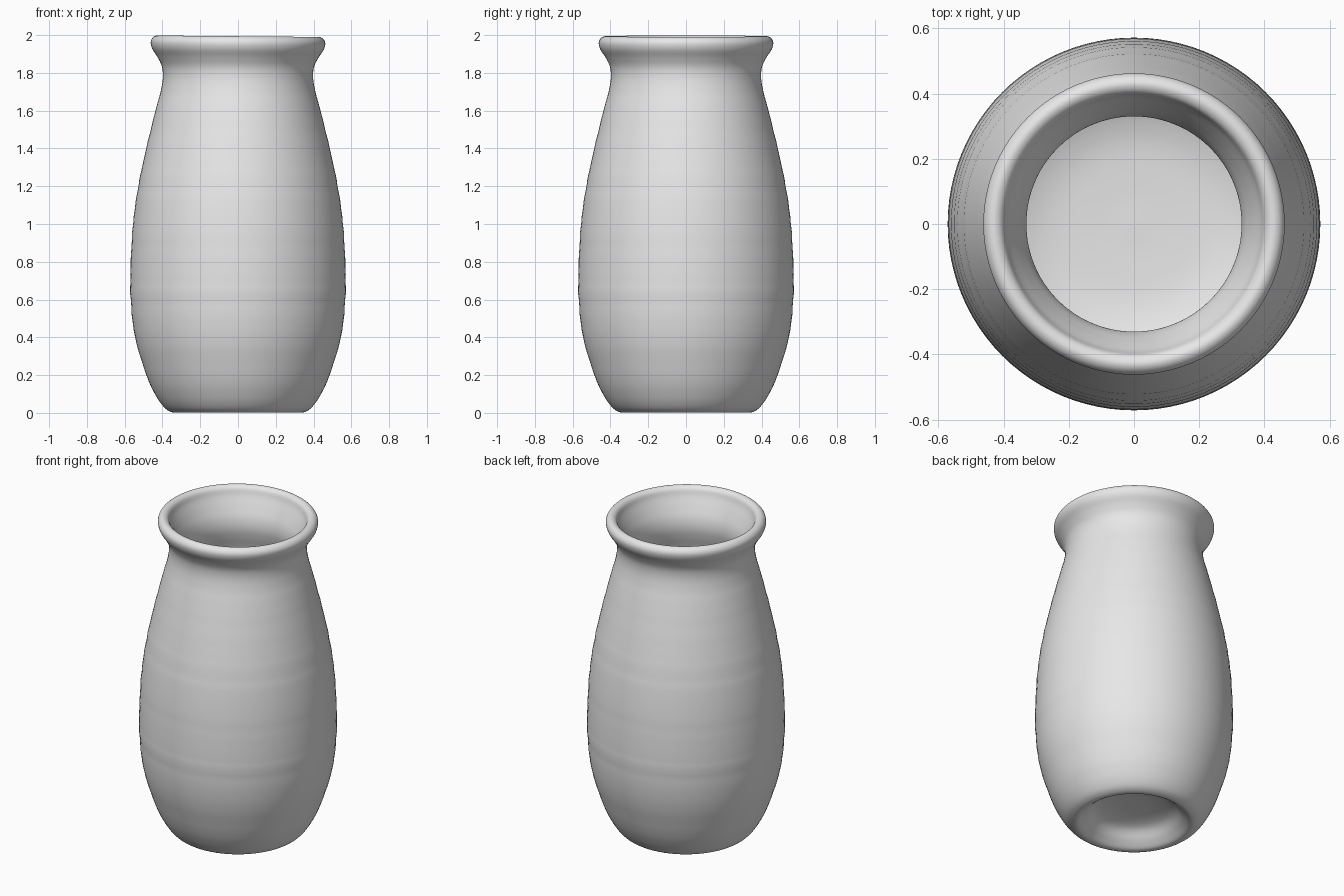
import bpy
import bmesh
from math import sin, cos, pi
from mathutils import Vector

SIDES = 96
STEPS = 5

cube = bpy.data.objects.get("Cube")
if cube:
    bpy.data.objects.remove(cube, do_unlink=True)

clay = bpy.data.materials.new("grey clay")
clay.use_nodes = True
clay.diffuse_color = (0.8, 0.8, 0.8, 1)
clay.node_tree.nodes["Principled BSDF"].inputs["Base Color"].default_value = (0.8, 0.8, 0.8, 1)

# (radius, height) sections of the pot wall, from the foot recess round to the inner floor
recess = [(0, 0.12), (0.12, 0.115), (0.22, 0.09), (0.28, 0.035)]
outside = [(0.325, 0.003), (0.365, 0.01), (0.40, 0.04), (0.44, 0.1), (0.485, 0.2),
           (0.545, 0.4), (0.568, 0.6), (0.569, 0.77), (0.556, 1.0), (0.528, 1.2),
           (0.486, 1.4), (0.437, 1.6), (0.41, 1.7), (0.398, 1.77), (0.402, 1.83),
           (0.425, 1.88)]
lip = [(0.454, 1.925), (0.462, 1.96), (0.45, 1.985), (0.427, 1.994), (0.403, 1.98), (0.388, 1.94)]
inside = [(0.36, 1.88), (0.337, 1.82), (0.33, 1.76), (0.34, 1.7), (0.37, 1.6), (0.42, 1.4),
          (0.46, 1.2), (0.488, 1.0), (0.50, 0.75), (0.475, 0.45), (0.40, 0.27),
          (0.28, 0.205), (0.12, 0.19), (0, 0.19)]


def smooth_path(points):
    """Catmull-Rom curve through the points."""
    p = [Vector(q) for q in points]
    p = [p[0]] + p + [p[-1]]
    path = []
    for a, b, c, d in zip(p, p[1:], p[2:], p[3:]):
        for i in range(STEPS):
            t = i / STEPS
            path.append(0.5 * (2 * b + (c - a) * t + (2 * a - 5 * b + 4 * c - d) * t * t
                               + (3 * b - a - 3 * c + d) * t ** 3))
    return path + [p[-1]]


def throwing_ripple(z):
    """Faint finger ridges on the belly, fading out at foot and neck."""
    fade = max(0, sin(pi * z / 1.8)) if z < 1.8 else 0
    return 0.0012 * fade * (sin(62 * z) + 0.6 * sin(41 * z))


# Lathe the profile into a closed pot
bm = bmesh.new()
rings = []
for r, z in smooth_path(recess + outside + lip + inside):
    if r < 0.002:
        rings.append([bm.verts.new((0, 0, z))])
        continue
    r += throwing_ripple(z) * min(1, r / 0.4)
    ring = []
    for k in range(SIDES):
        a = 2 * pi * k / SIDES
        # the hand-made rim dips a little towards one side
        tilt = -0.004 * cos(a) * max(0, z - 1.8) / 0.2
        ring.append(bm.verts.new((r * cos(a), r * sin(a), z + tilt)))
    rings.append(ring)

for low, high in zip(rings, rings[1:]):
    for k in range(SIDES):
        n = (k + 1) % SIDES
        if len(low) == 1 and len(high) == 1:
            continue
        if len(low) == 1:
            bm.faces.new((low[0], high[n], high[k]))
        elif len(high) == 1:
            bm.faces.new((low[k], low[n], high[0]))
        else:
            bm.faces.new((low[k], low[n], high[n], high[k]))
bmesh.ops.recalc_face_normals(bm, faces=bm.faces[:])
for face in bm.faces:
    face.smooth = True

mesh = bpy.data.meshes.new("vase")
bm.to_mesh(mesh)
bm.free()
mesh.materials.append(clay)
vase = bpy.data.objects.new("vase", mesh)
bpy.context.collection.objects.link(vase)
